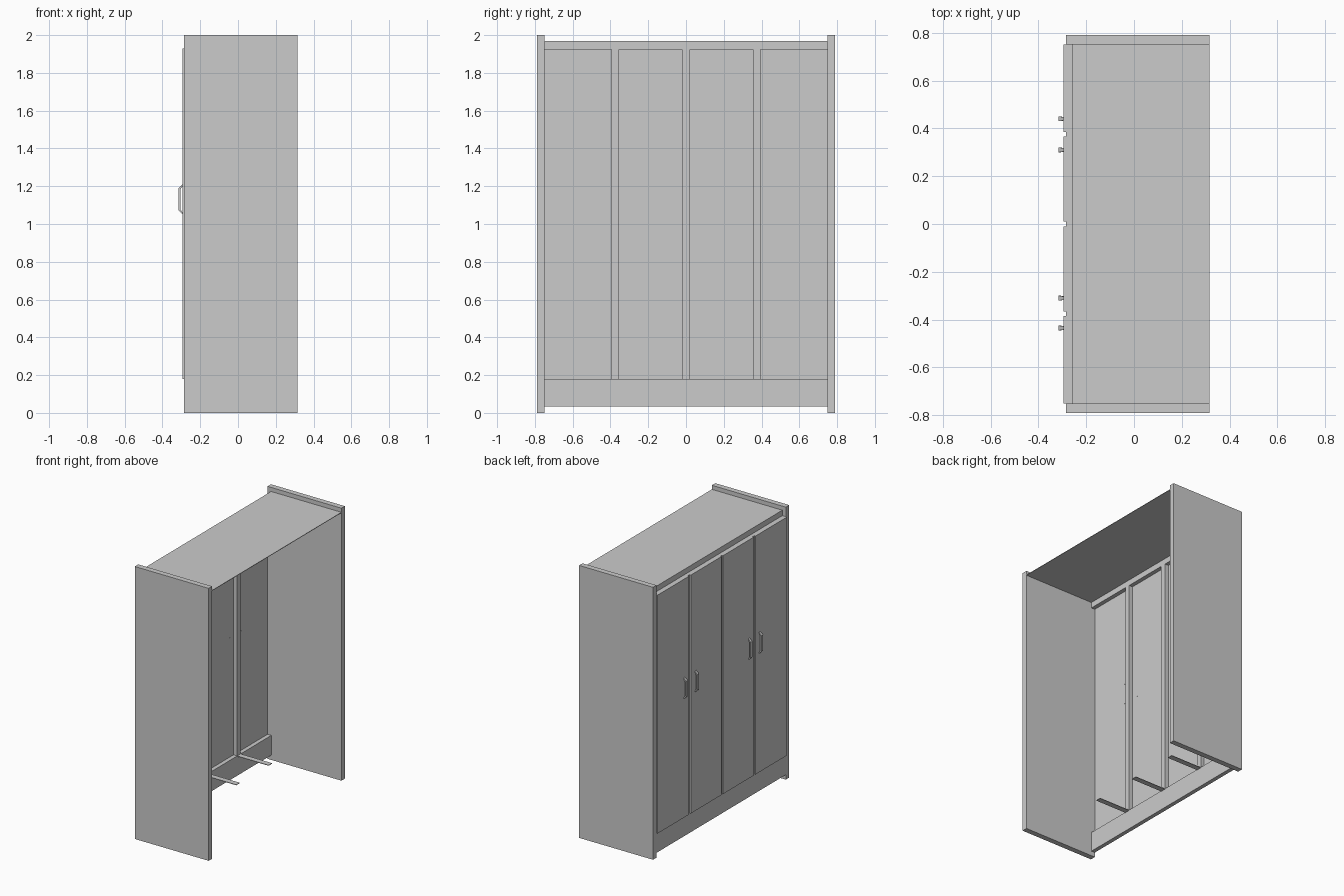
import bpy, bmesh
from mathutils import Vector

cube = bpy.data.objects.get("Cube")
if cube:
    bpy.data.objects.remove(cube, do_unlink=True)

grey = bpy.data.materials.new("plain_grey")
grey.use_nodes = True
GREY = (0.6, 0.6, 0.6, 1)
grey.diffuse_color = GREY
grey.node_tree.nodes["Principled BSDF"].inputs["Base Color"].default_value = GREY


def finish(name, bm):
    bmesh.ops.recalc_face_normals(bm, faces=bm.faces)
    mesh = bpy.data.meshes.new(name)
    bm.to_mesh(mesh)
    bm.free()
    mesh.materials.append(grey)
    obj = bpy.data.objects.new(name, mesh)
    bpy.context.collection.objects.link(obj)
    return obj


def box(name, xs, ys, zs):
    lo, hi = Vector((xs[0], ys[0], zs[0])), Vector((xs[1], ys[1], zs[1]))
    bm = bmesh.new()
    bmesh.ops.create_cube(bm, size=1)
    for v in bm.verts:
        v.co = (lo + hi) / 2 + v.co * (hi - lo)
    return finish(name, bm)


# Main reference planes of the cabinet
DOOR, FRONT, INNER, BACK = -0.295, -0.285, -0.255, 0.315
SIDE, WALL = 0.79, 0.75
PLINTH_TOP, DOOR_TOP, ROOF = 0.18, 1.93, 1.97

# Carcass: two side panels, roof sheet, rail and plinth; the back is open
for name, sign in (("left_side_panel", 1), ("right_side_panel", -1)):
    box(name, (FRONT, BACK), sorted((sign * WALL, sign * SIDE)), (0, 2))
box("roof_panel", (INNER, BACK), (-WALL, WALL), (ROOF - 0.004, ROOF))
box("top_rail", (INNER - 0.002, INNER), (-WALL, WALL), (DOOR_TOP, ROOF))
box("plinth", (FRONT, INNER), (-WALL, WALL), (0.035, PLINTH_TOP))

# Stiles behind the door gaps, each with a thin floor strip
gaps = (-0.375, 0, 0.375)
for y in gaps:
    box("stile", (FRONT, INNER), (y - 0.02, y + 0.02), (PLINTH_TOP, DOOR_TOP))
    box("floor_strip", (INNER, 0), (y - 0.02, y + 0.02),
        (PLINTH_TOP - 0.004, PLINTH_TOP))

# Doors: thin fronts with a returned top edge
edges = (-WALL - 0.01, *gaps, WALL + 0.01)
for a, b in zip(edges, edges[1:]):
    ys = (a + 0.01, b - 0.01)
    box("door", (DOOR, FRONT), ys, (PLINTH_TOP, DOOR_TOP))
    box("door_top_edge", (FRONT, INNER), ys, (DOOR_TOP - 0.006, DOOR_TOP))


# Handles: angular grip swept from a profile, with its ends through the door
def handle(y):
    half = [(FRONT + 0.001, 0.078), (DOOR, 0.078), (-0.315, 0.058)]
    inner = [(-0.305, 0.053), (DOOR, 0.068), (FRONT + 0.001, 0.073)]
    outline = (half + [(x, -z) for x, z in reversed(half)]
               + [(x, -z) for x, z in reversed(inner)] + inner)
    bm = bmesh.new()
    face = bm.faces.new([bm.verts.new((x, y - 0.01, 1.13 + z)) for x, z in outline])
    swept = bmesh.ops.extrude_face_region(bm, geom=[face])
    moved = [g for g in swept["geom"] if isinstance(g, bmesh.types.BMVert)]
    bmesh.ops.translate(bm, verts=moved, vec=(0, 0.02, 0))
    # The grip narrows towards the door
    for v in bm.verts:
        if v.co.x > -0.3:
            v.co.y = y + (v.co.y - y) * 0.7
    finish("handle", bm)


for y in (-0.435, -0.31, 0.31, 0.44):
    handle(y)
